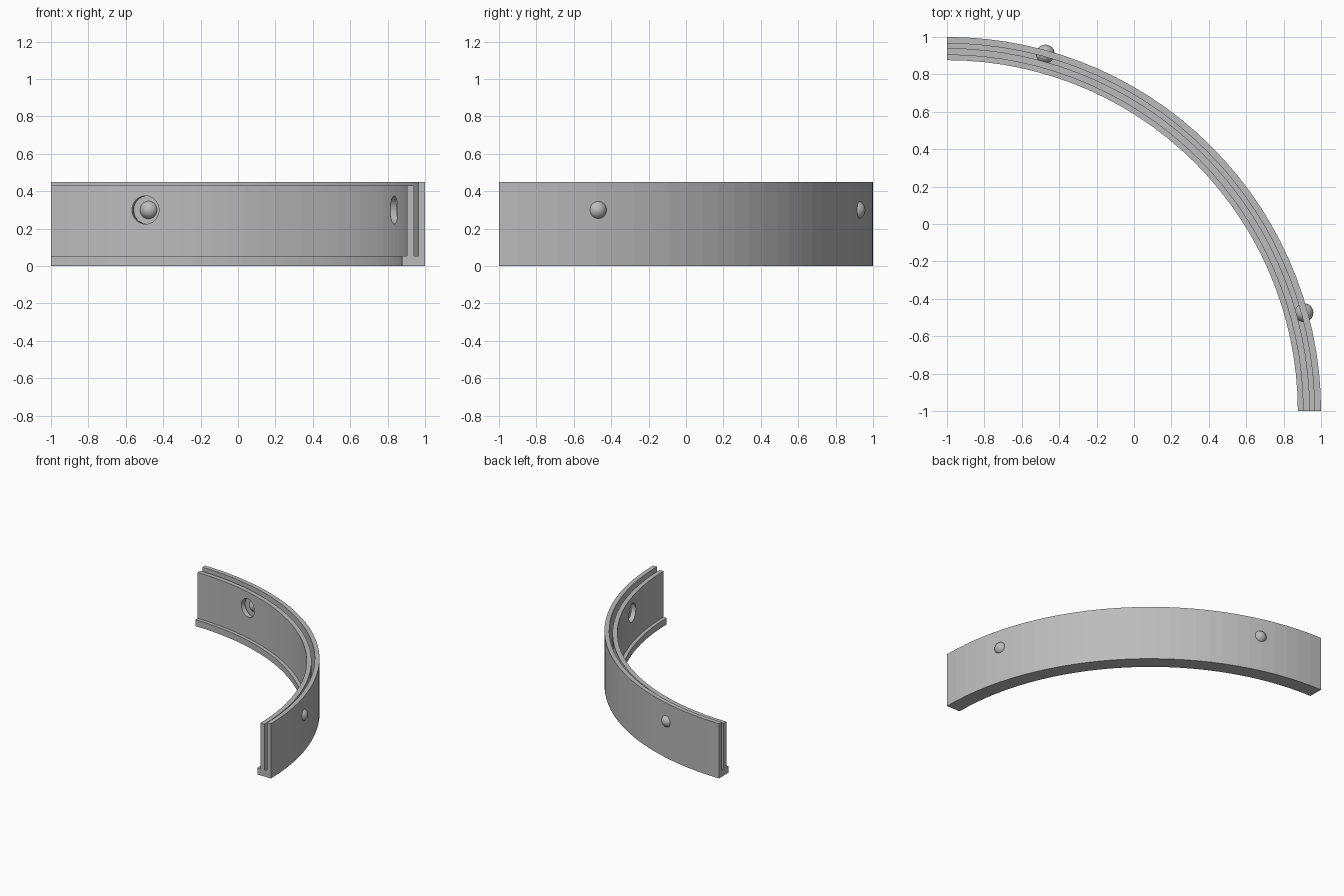
import bpy, bmesh, math
from mathutils import Vector, Matrix

cube = bpy.data.objects.get("Cube")
if cube:
    bpy.data.objects.remove(cube, do_unlink=True)

grey = bpy.data.materials.new("plain grey")
grey.use_nodes = True
grey.diffuse_color = (0.5, 0.5, 0.5, 1)
grey.node_tree.nodes["Principled BSDF"].inputs["Base Color"].default_value = (0.5, 0.5, 0.5, 1)

CENTRE = Vector((-1, -1, 0))
SEGMENTS = 30
PEG_ANGLES = (math.radians(15.4), math.radians(74.6))
PEG_Z = 0.30


def make_object(name, bm):
    bmesh.ops.recalc_face_normals(bm, faces=bm.faces)
    mesh = bpy.data.meshes.new(name)
    bm.to_mesh(mesh)
    bm.free()
    mesh.materials.append(grey)
    obj = bpy.data.objects.new(name, mesh)
    bpy.context.collection.objects.link(obj)
    return obj


def radial(angle, radius, z):
    return CENTRE + Vector((radius * math.cos(angle), radius * math.sin(angle), z))


# Quarter ring: base flange, low inner wall, groove, taller outer wall
profile = [(1.876, 0), (2, 0), (2, 0.45), (1.965, 0.45), (1.965, 0.053),
           (1.94, 0.053), (1.94, 0.43), (1.904, 0.43), (1.904, 0.053), (1.876, 0.053)]
bm = bmesh.new()
rings = [[bm.verts.new(radial(math.pi / 2 * i / SEGMENTS, r, z)) for r, z in profile]
         for i in range(SEGMENTS + 1)]
count = len(profile)
for a, b in zip(rings, rings[1:]):
    for j in range(count):
        k = (j + 1) % count
        bm.faces.new((a[j], a[k], b[k], b[j]))
bm.faces.new(rings[0])
bm.faces.new(rings[-1])
ring = make_object("grooved_quarter_ring", bm)

# Round access holes through the inner wall only
bm = bmesh.new()
for angle in PEG_ANGLES:
    turn = Matrix.Rotation(angle, 4, 'Z') @ Matrix.Rotation(math.pi / 2, 4, 'Y')
    bmesh.ops.create_cone(bm, cap_ends=True, segments=32, radius1=0.075, radius2=0.075,
                          depth=0.1, matrix=Matrix.Translation(radial(angle, 1.903, PEG_Z)) @ turn)
cutter = make_object("hole_cutter", bm)
cutter.hide_render = True
cut = ring.modifiers.new("holes", 'BOOLEAN')
cut.operation = 'DIFFERENCE'
cut.solver = 'EXACT'
cut.object = cutter

# Bake the cut so the helper can be removed
bpy.context.view_layer.update()
evaluated = ring.evaluated_get(bpy.context.evaluated_depsgraph_get())
ring_mesh = bpy.data.meshes.new_from_object(evaluated)
ring.modifiers.clear()
ring.data = ring_mesh
bpy.data.objects.remove(cutter, do_unlink=True)

# Ball pegs set in the outer wall
for name, angle in zip(("left_ball_peg", "back_ball_peg"), PEG_ANGLES):
    bm = bmesh.new()
    bmesh.ops.create_uvsphere(bm, u_segments=32, v_segments=16, radius=0.05,
                              matrix=Matrix.Translation(radial(angle, 1.98, PEG_Z)))
    peg = make_object(name, bm)
    peg.data.shade_smooth()
